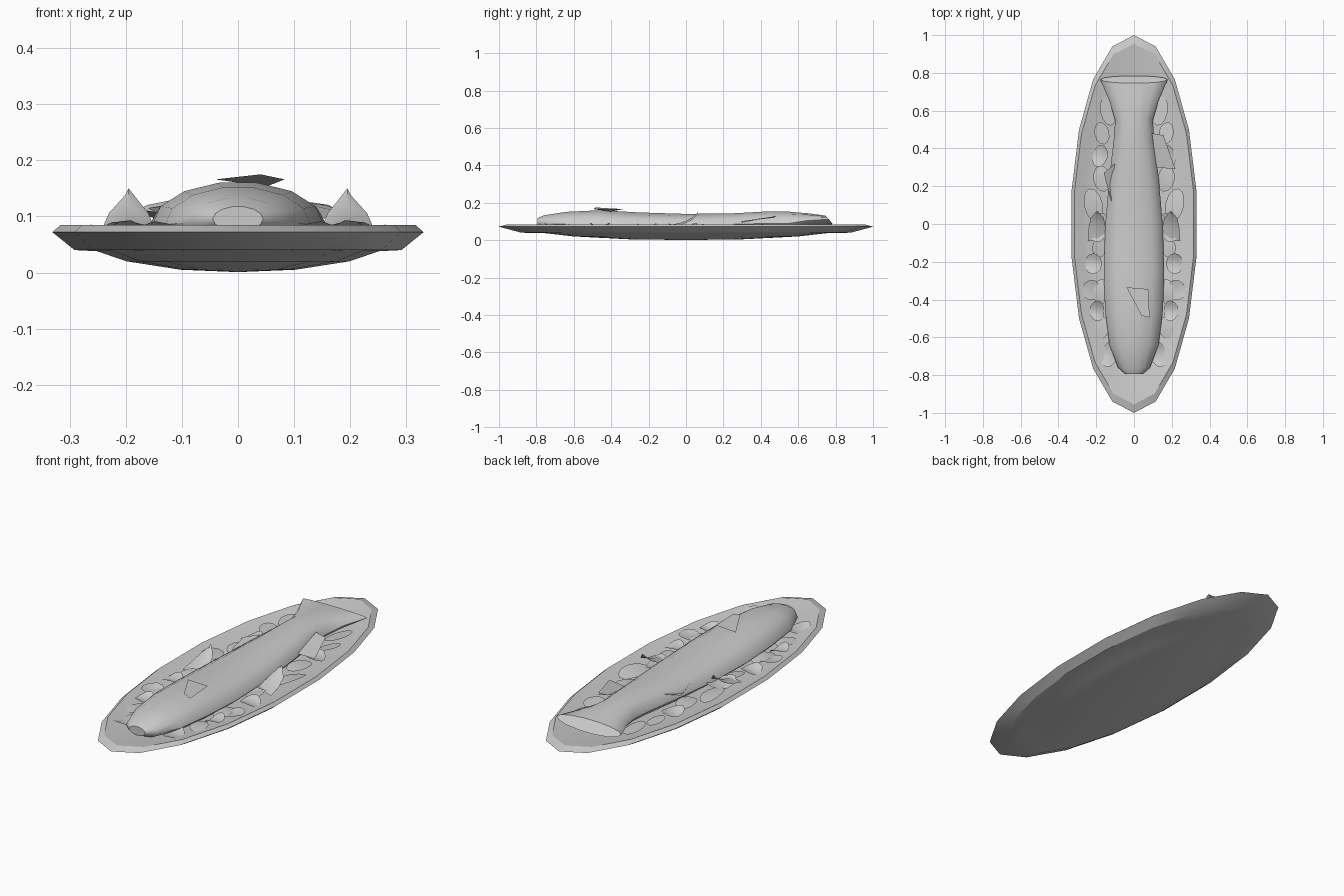
import bpy, bmesh, math, random
from mathutils import Matrix, Vector

if "Cube" in bpy.data.objects:
    bpy.data.objects.remove(bpy.data.objects["Cube"])
random.seed(4)


def make_object(name, bm, angle=30):
    bmesh.ops.recalc_face_normals(bm, faces=bm.faces)
    me = bpy.data.meshes.new(name)
    bm.to_mesh(me)
    bm.free()
    ob = bpy.data.objects.new(name, me)
    bpy.context.collection.objects.link(ob)
    bpy.ops.object.select_all(action='DESELECT')
    bpy.context.view_layer.objects.active = ob
    ob.select_set(True)
    bpy.ops.object.shade_smooth_by_angle(angle=math.radians(angle))
    return ob


def loft(name, rings, closed_ends=True, angle=30):
    bm = bmesh.new()
    loops = [[bm.verts.new(p) for p in r] for r in rings]
    for a, b in zip(loops, loops[1:]):
        n = len(a)
        for i in range(n):
            bm.faces.new((a[i], a[(i + 1) % n], b[(i + 1) % n], b[i]))
    if closed_ends:
        bm.faces.new(loops[0])
        bm.faces.new(loops[-1])
    return make_object(name, bm, angle)


# Oval platter: 18-sided, (fraction of radius, height) from underside to inside
N = 18
plate_profile = [(0.02, 0.001), (0.31, 0.005), (0.6, 0.02), (0.76, 0.038),
                 (0.88, 0.04), (1.0, 0.072), (0.955, 0.085), (0.82, 0.068),
                 (0.7, 0.055), (0.4, 0.043), (0.02, 0.04)]
rings = []
for f, z in plate_profile:
    rings.append([(0.336 * f * math.sin(i * math.tau / N),
                   f * math.cos(i * math.tau / N), z) for i in range(N)])
loft("platter", rings, angle=25)

# Fish body: y, half width, top z, middle z, bottom z, backward lean of the top
stations = [(-0.795, 0.045, 0.118, 0.095, 0.075, 0),
            (-0.76, 0.085, 0.134, 0.09, 0.06, 0),
            (-0.64, 0.13, 0.153, 0.085, 0.05, 0),
            (-0.46, 0.153, 0.162, 0.085, 0.045, 0),
            (-0.25, 0.16, 0.15, 0.08, 0.045, 0),
            (0.0, 0.152, 0.142, 0.08, 0.045, 0),
            (0.25, 0.13, 0.145, 0.085, 0.045, 0),
            (0.45, 0.107, 0.156, 0.09, 0.05, 0),
            (0.55, 0.10, 0.154, 0.09, 0.055, 0),
            (0.65, 0.13, 0.145, 0.105, 0.065, 0),
            (0.765, 0.178, 0.132, 0.112, 0.085, 0.02)]
rings = []
for y, w, top, mid, bot, lean in stations:
    ring = []
    for k in range(14):
        c, s = math.cos(k * math.tau / 14), math.sin(k * math.tau / 14)
        ring.append((w * c, y - lean * s, mid + s * (top - mid if s > 0 else mid - bot)))
    rings.append(ring)
loft("fish_body", rings, angle=40)


# Fins: thin flat slabs
def fin(name, pts, ridge=None):
    bm = bmesh.new()
    vs = [bm.verts.new(p) for p in pts]
    if ridge:
        apex = bm.verts.new(ridge)
        for i in range(len(vs)):
            bm.faces.new((vs[i], vs[(i + 1) % len(vs)], apex))
    bm.faces.new(vs)
    return make_object(name, bm)


fin("dorsal_fin", [(-0.04, -0.335, 0.166), (0.075, -0.345, 0.168),
                   (0.083, -0.495, 0.166), (0.04, -0.485, 0.175)], (0.05, -0.40, 0.153))
fin("side_fin", [(0.095, 0.48, 0.128), (0.155, 0.47, 0.12),
                 (0.22, 0.29, 0.10), (0.12, 0.30, 0.095)])
fin("small_side_fin", [(-0.10, 0.32, 0.125), (-0.16, 0.27, 0.115),
                       (-0.12, 0.12, 0.12), (-0.12, 0.2, 0.09)])


# Salad leaves: curled discs lining both sides of the fish
def leaf(bm, x, y, z, rx, ry, turn, tilt, curl):
    m = (Matrix.Translation((x, y, z)) @ Matrix.Rotation(math.radians(turn), 4, 'Z')
         @ Matrix.Rotation(math.radians(tilt), 4, 'Y'))
    mid = bm.verts.new(m @ Vector((0, 0, 0)))
    inner, outer = [], []
    for r, ring in ((0.6, inner), (1.0, outer)):
        for k in range(12):
            a = k * math.tau / 12
            u, v = r * math.cos(a), r * math.sin(a)
            ring.append(bm.verts.new(m @ Vector((rx * u, ry * v, curl * (v * v - 0.3 * u * u)))))
    for k in range(12):
        j = (k + 1) % 12
        bm.faces.new((mid, inner[k], inner[j]))
        bm.faces.new((inner[k], outer[k], outer[j], inner[j]))


# x, y, half width, half length
spots = [(0.135, 0.60, 0.045, 0.08), (0.17, 0.48, 0.04, 0.06), (0.18, 0.36, 0.04, 0.06),
         (0.17, 0.24, 0.045, 0.07), (0.215, 0.10, 0.05, 0.09), (0.18, -0.02, 0.045, 0.08),
         (0.18, -0.12, 0.04, 0.06), (0.215, -0.21, 0.045, 0.055), (0.225, -0.35, 0.05, 0.055),
         (0.175, -0.36, 0.04, 0.07), (0.195, -0.46, 0.04, 0.055), (0.17, -0.55, 0.04, 0.06),
         (0.13, -0.69, 0.045, 0.07)]
bm = bmesh.new()
for x, y, rx, ry in spots:
    leaf(bm, x, y, 0.074, rx, ry, random.uniform(-18, 18),
         random.uniform(-14, 16), random.uniform(-0.015, 0.022))
leaves = make_object("salad_leaves", bm, 40)

# One tall upright leaf per side, sweeping upward toward the back
bm = bmesh.new()
rows = []
for y, z, half in ((-0.09, 0.08, 0.05), (-0.02, 0.095, 0.045), (0.03, 0.118, 0.035), (0.065, 0.15, 0.006)):
    rows.append([bm.verts.new((0.195 + half * t, y, z - 0.012 * t * t)) for t in (-1, 0, 1)])
for a, b in zip(rows, rows[1:]):
    for i in range(2):
        bm.faces.new((a[i], a[i + 1], b[i + 1], b[i]))
tall = make_object("tall_leaf", bm, 40)

for ob in (leaves, tall):
    mod = ob.modifiers.new("mirror", 'MIRROR')
    mod.use_axis[0] = True
    mod.use_mirror_merge = False
